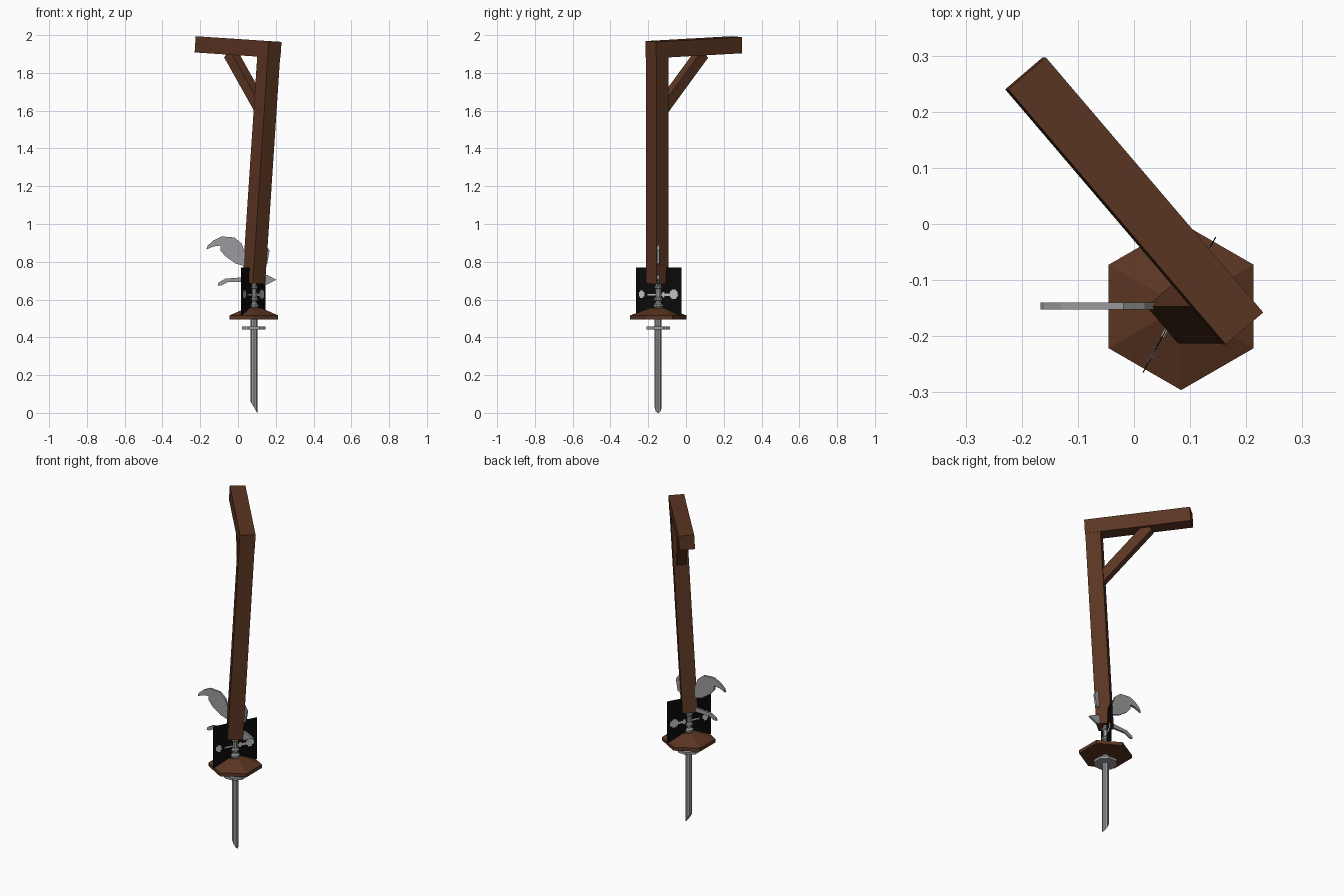
import bpy, bmesh, math
from mathutils import Matrix, Vector

if "Cube" in bpy.data.objects:
    bpy.data.objects.remove(bpy.data.objects["Cube"])


def material(name, rgb):
    m = bpy.data.materials.new(name)
    m.diffuse_color = (*rgb, 1)
    m.use_nodes = True
    m.node_tree.nodes["Principled BSDF"].inputs["Base Color"].default_value = m.diffuse_color
    return m


WOOD = material("dark wood", (0.105, 0.036, 0.016))
STEEL = material("grey steel", (0.33, 0.33, 0.34))
BLACK = material("black", (0.003, 0.003, 0.003))
PALE = material("pale grey", (0.55, 0.55, 0.55))

AXIS = Vector((0.084, -0.147, 0))  # shared vertical axis of the lower parts


def finish(bm, name, mat, matrix=Matrix()):
    bmesh.ops.recalc_face_normals(bm, faces=bm.faces[:])
    mesh = bpy.data.meshes.new(name)
    bm.to_mesh(mesh)
    bm.free()
    mesh.materials.append(mat)
    mesh.transform(matrix)
    ob = bpy.data.objects.new(name, mesh)
    bpy.context.collection.objects.link(ob)
    return ob


def box(name, mat, lo, hi, matrix=Matrix()):
    lo, hi = Vector(lo), Vector(hi)
    bm = bmesh.new()
    bmesh.ops.create_cube(bm, size=1)
    for v in bm.verts:
        v.co = (lo + hi) / 2 + Vector(a * b for a, b in zip(v.co, hi - lo))
    return finish(bm, name, mat, matrix)


def lathe(name, mat, profile, sides, turn=0.0, edit=None):
    """Stack of (radius, z) rings around the shared axis."""
    bm = bmesh.new()
    rings = []
    for r, z in profile:
        rings.append([bm.verts.new((r * math.cos(turn + i * math.tau / sides),
                                    r * math.sin(turn + i * math.tau / sides), z))
                      for i in range(sides)])
    for a, b in zip(rings, rings[1:]):
        for i in range(sides):
            j = (i + 1) % sides
            bm.faces.new((a[i], a[j], b[j], b[i]))
    bm.faces.new(rings[0])
    bm.faces.new(rings[-1])
    if edit:
        for v in rings[0]:
            edit(v)
    return finish(bm, name, mat, Matrix.Translation(AXIS))


def slab(name, mat, outline, thick):
    """Outline in x-z, given thickness along y."""
    bm = bmesh.new()
    f = bm.faces.new([bm.verts.new((x, -0.146 - thick / 2, z)) for x, z in outline])
    ext = bmesh.ops.extrude_face_region(bm, geom=[f])
    for v in ext["geom"]:
        if isinstance(v, bmesh.types.BMVert):
            v.co.y += thick
    return finish(bm, name, mat)


# leaning post, beam and diagonal brace
LEAN = (Matrix.Translation((0.083, -0.152, 0.685))
        @ Matrix.Rotation(0.066, 4, 'Y') @ Matrix.Rotation(math.radians(130.5), 4, 'Z'))
box("post", WOOD, (-0.043, -0.043, 0), (0.043, 0.043, 1.2), LEAN)
box("beam", WOOD, (-0.045, -0.044, 1.2), (0.553, 0.044, 1.286), LEAN)
brace = LEAN @ Matrix.Translation((0.165, 0, 1.06)) @ Matrix.Rotation(math.radians(45), 4, 'Y')
box("brace", WOOD, (-0.029, -0.027, -0.205), (0.029, 0.027, 0.205), brace)

# six-sided collar
lathe("collar", WOOD, [(0.149, 0.495), (0.149, 0.516), (0.045, 0.555)], 6, math.pi / 6)


# spike with a slanted tip
def slant(v):
    v.co.z = 0.03 - v.co.x * 1.7


lathe("spike", STEEL, [(0.0185, 0), (0.0185, 0.5)], 8, 0, slant)
lathe("guard_disc", STEEL, [(0.068, 0.442), (0.068, 0.457)], 8, math.pi / 8)

# ringed handle
lathe("handle", STEEL, [(0.015, 0.55), (0.026, 0.562), (0.026, 0.574), (0.015, 0.582),
                        (0.015, 0.592), (0.023, 0.597), (0.023, 0.607), (0.015, 0.613),
                        (0.015, 0.655), (0.02, 0.66), (0.02, 0.67), (0.015, 0.675),
                        (0.015, 0.72)], 8, math.pi / 8)

# flat black panel with pale flecks showing on both sides
PANEL = Matrix.Translation((0.081, -0.144, 0)) @ Matrix.Rotation(math.radians(61.8), 4, 'Z')
box("panel", BLACK, (-0.137, -0.001, 0.515), (0.137, 0.001, 0.77), PANEL)
flecks = [(-0.102, 0.628, 0.034, 0.024), (-0.102, 0.628, 0.018, 0.042),
          (0.068, 0.625, 0.1, 0.014), (0.092, 0.628, 0.046, 0.032),
          (0.092, 0.628, 0.026, 0.05), (0.03, 0.626, 0.014, 0.028),
          (-0.04, 0.626, 0.05, 0.008)]
for i, (u, z, w, h) in enumerate(flecks):
    t = 0.002 + 0.0002 * i
    box(f"fleck_{i + 1}", PALE, (u - w / 2, -t, z - h / 2), (u + w / 2, t, z + h / 2), PANEL)

# hooked blades passing through the foot of the post
slab("upper_hook", STEEL, [(-0.167, 0.865), (-0.16, 0.886), (-0.13, 0.913), (-0.087, 0.934),
                           (-0.019, 0.929), (0.019, 0.897), (0.04, 0.84), (0.1, 0.82),
                           (0.1, 0.77), (0.04, 0.775), (-0.013, 0.791), (-0.066, 0.828),
                           (-0.093, 0.86), (-0.093, 0.886), (-0.13, 0.881)], 0.013)
slab("rear_fin", STEEL, [(0.1, 0.89), (0.14, 0.9), (0.167, 0.86), (0.155, 0.79), (0.1, 0.77)], 0.013)
slab("lower_hook", STEEL, [(-0.108, 0.675), (-0.103, 0.69), (-0.066, 0.711), (0.02, 0.717),
                           (0.1, 0.73), (0.1, 0.69), (0.02, 0.692), (-0.055, 0.692),
                           (-0.09, 0.675)], 0.012)
slab("rear_spike", STEEL, [(0.1, 0.735), (0.155, 0.73), (0.204, 0.705), (0.15, 0.678),
                           (0.1, 0.69)], 0.013)
